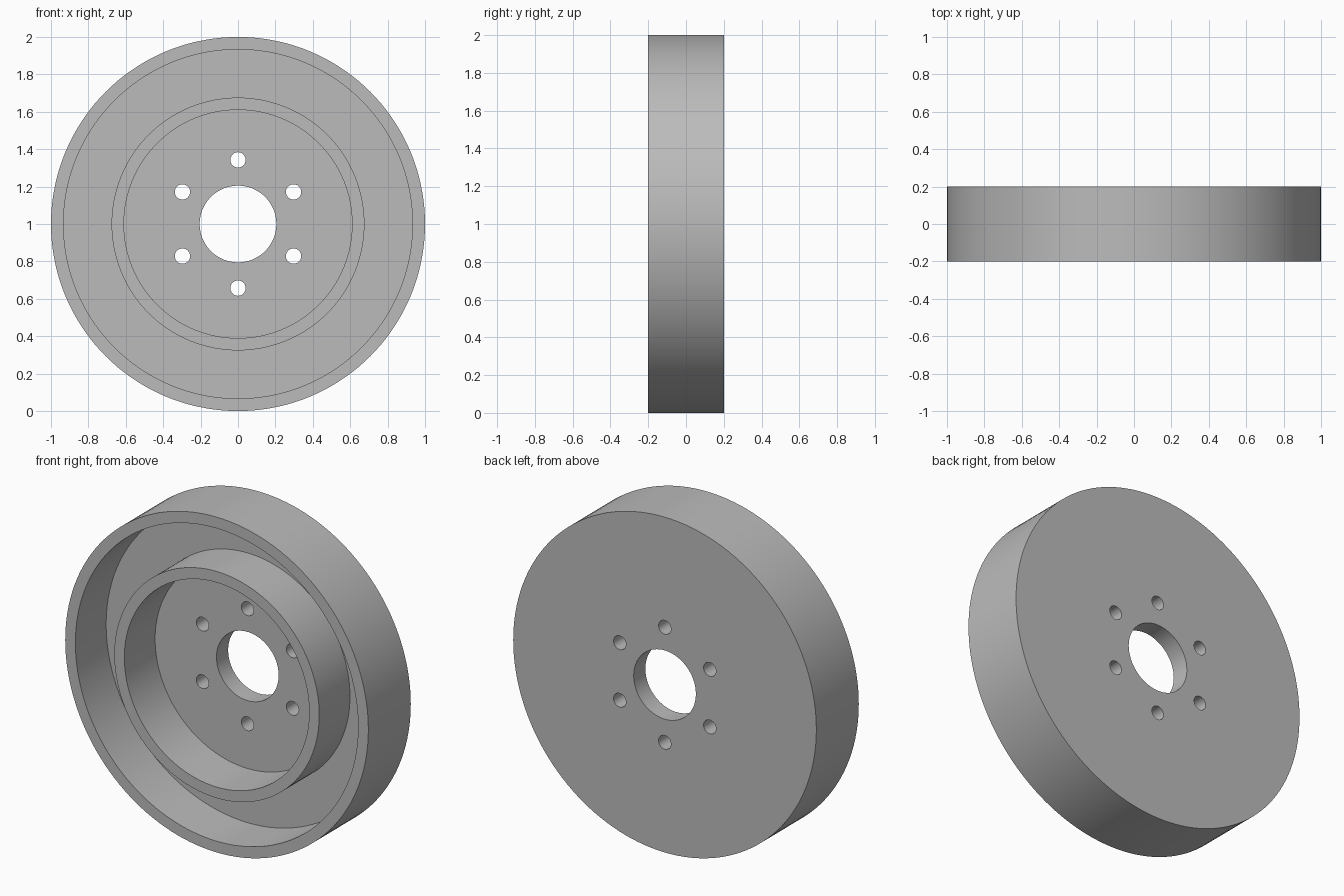
import bpy, bmesh, math
from mathutils import Matrix, Vector

cube = bpy.data.objects.get("Cube")
if cube:
    bpy.data.objects.remove(cube, do_unlink=True)

SEGMENTS = 144
FRONT, FLOOR, BACK = -0.2, 0.09, 0.2
RIM_OUT, RIM_IN = 1.0, 0.933
RING_OUT, RING_IN = 0.676, 0.61
BORE = 0.205
BOLT_CIRCLE, BOLT_RADIUS, BOLT_COUNT = 0.343, 0.041, 6
CENTRE = Vector((0, 0, 1))

metal = bpy.data.materials.new("grey metal")
metal.use_nodes = True
colour = (0.5, 0.5, 0.5, 1)
metal.diffuse_color = colour
metal.node_tree.nodes["Principled BSDF"].inputs["Base Color"].default_value = colour


def make_object(name, bm):
    bmesh.ops.recalc_face_normals(bm, faces=bm.faces)
    mesh = bpy.data.meshes.new(name)
    bm.to_mesh(mesh)
    bm.free()
    mesh.materials.append(metal)
    obj = bpy.data.objects.new(name, mesh)
    bpy.context.collection.objects.link(obj)
    return obj


# Drum: closed section (radius, depth) turned about the axle
profile = [(BORE, BACK), (RIM_OUT, BACK), (RIM_OUT, FRONT), (RIM_IN, FRONT),
           (RIM_IN, FLOOR), (RING_OUT, FLOOR), (RING_OUT, FRONT),
           (RING_IN, FRONT), (RING_IN, FLOOR), (BORE, FLOOR)]
bm = bmesh.new()
verts = [bm.verts.new(CENTRE + Vector((0, y, r))) for r, y in profile]
edges = [bm.edges.new((v, verts[i - 1])) for i, v in enumerate(verts)]
bmesh.ops.spin(bm, geom=verts + edges, cent=CENTRE, axis=(0, 1, 0),
               angle=math.tau, steps=SEGMENTS, use_merge=True)
bmesh.ops.remove_doubles(bm, verts=bm.verts, dist=0.0001)
drum = make_object("brake_drum", bm)

# Bolt holes through the web
bm = bmesh.new()
for i in range(BOLT_COUNT):
    place = (Matrix.Translation(CENTRE)
             @ Matrix.Rotation(math.tau * i / BOLT_COUNT, 4, 'Y')
             @ Matrix.Translation((0, (FLOOR + BACK) / 2, BOLT_CIRCLE))
             @ Matrix.Rotation(math.pi / 2, 4, 'X'))
    bmesh.ops.create_cone(bm, cap_ends=True, segments=32, radius1=BOLT_RADIUS,
                          radius2=BOLT_RADIUS, depth=0.2, matrix=place)
cutter = make_object("bolt_hole_cutter", bm)
cutter.hide_render = True

bpy.ops.object.select_all(action='DESELECT')
drum.select_set(True)
bpy.context.view_layer.objects.active = drum
cut = drum.modifiers.new("bolt holes", 'BOOLEAN')
cut.operation = 'DIFFERENCE'
cut.solver = 'EXACT'
cut.object = cutter
bpy.ops.object.modifier_apply(modifier=cut.name)
bpy.data.objects.remove(cutter, do_unlink=True)

bpy.ops.object.shade_smooth_by_angle(angle=math.radians(30))
